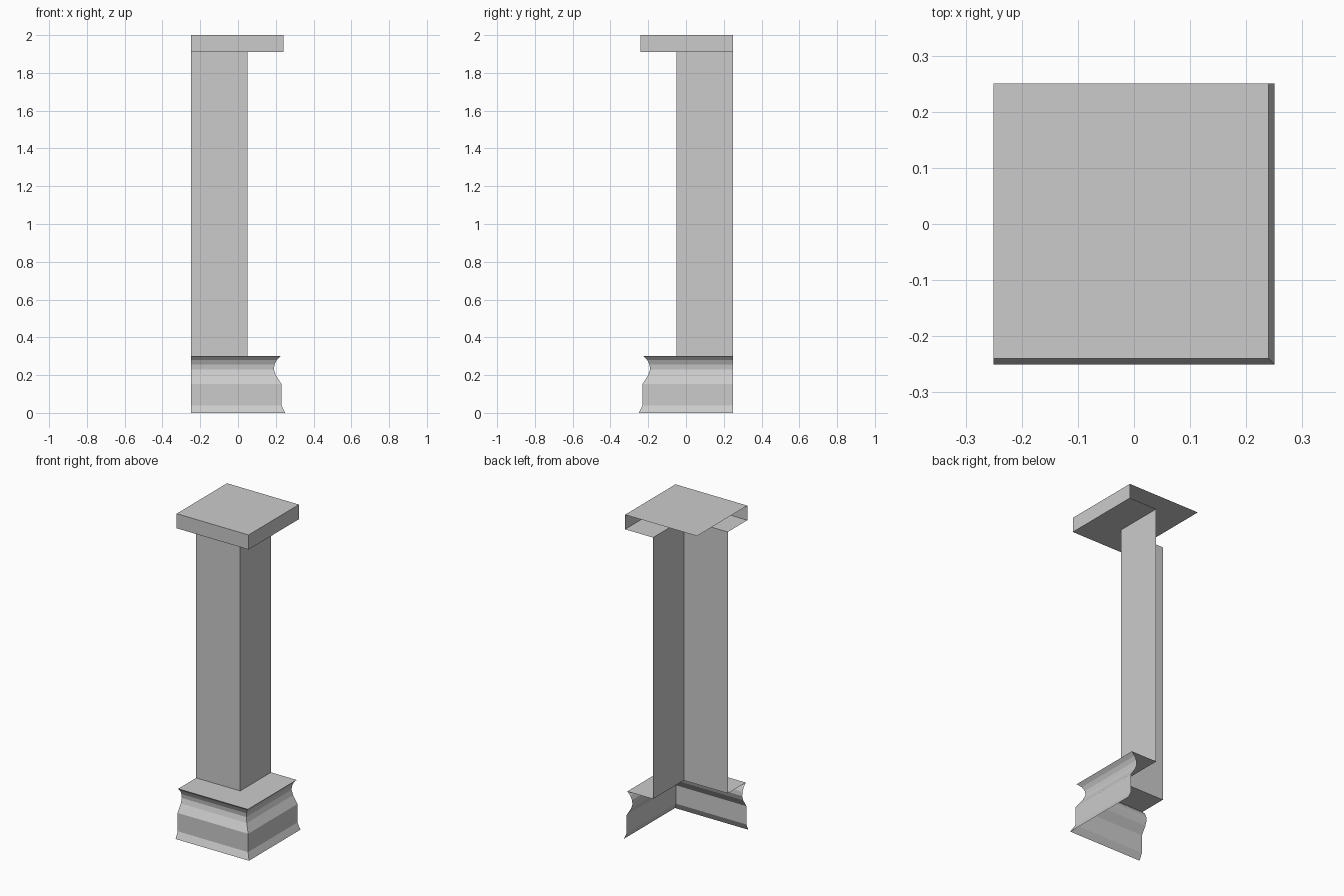
import bpy, bmesh

if "Cube" in bpy.data.objects:
    bpy.data.objects.remove(bpy.data.objects["Cube"])

BACK = 0.25  # the open rear and left ends stop here


def corner_sweep(name, profile, lid=False):
    """Sweep (offset, height) points, bottom to top, round the front-right corner."""
    bm = bmesh.new()
    rows = []
    for d, z in profile:
        path = [(-BACK, -d, z), (d, -d, z), (d, BACK, z)]
        rows.append([bm.verts.new(p) for p in path])
    for low, high in zip(rows, rows[1:]):
        for j in range(2):
            bm.faces.new((low[j], low[j + 1], high[j + 1], high[j]))
    if lid:
        # flat square top reaching the rear-left corner
        rear = bm.verts.new((-BACK, BACK, profile[-1][1]))
        bm.faces.new(rows[-1] + [rear])
    mesh = bpy.data.meshes.new(name)
    bm.to_mesh(mesh)
    bm.free()
    obj = bpy.data.objects.new(name, mesh)
    bpy.context.collection.objects.link(obj)
    return obj


# Plinth with flared foot, plain band, cove moulding and top ledge
corner_sweep("base_moulding", [
    (0.25, 0.0), (0.23, 0.04), (0.23, 0.153), (0.20, 0.20), (0.19, 0.23),
    (0.193, 0.255), (0.205, 0.28), (0.225, 0.30), (0.05, 0.30)])

# Plain two-sided shaft
corner_sweep("shaft", [(0.05, 0.30), (0.05, 1.91)])

# Cap slab: underside, edge and top
corner_sweep("cap", [(0.05, 1.91), (0.24, 1.91), (0.24, 2.0)], lid=True)
